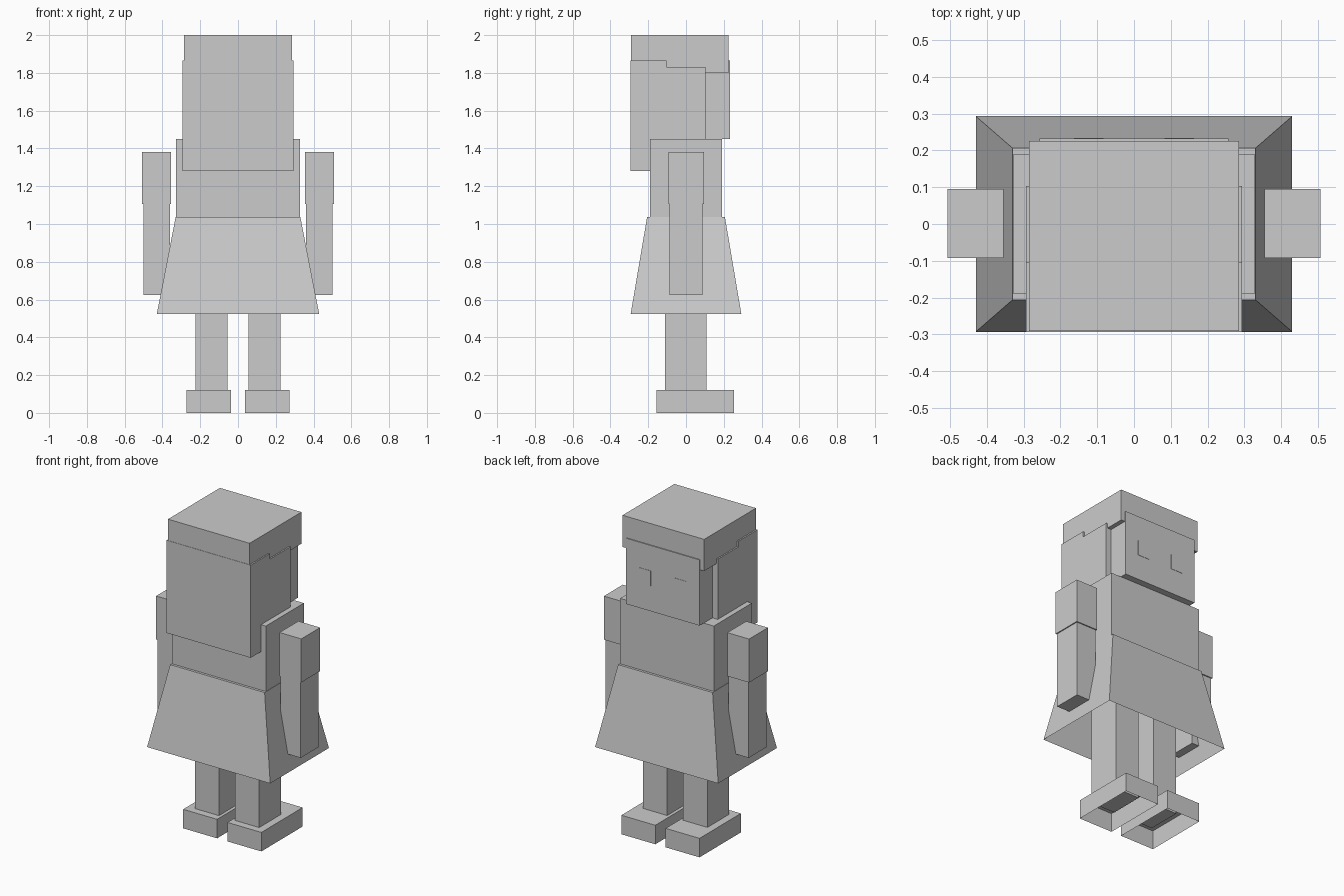
import bpy, bmesh

if "Cube" in bpy.data.objects:
    bpy.data.objects.remove(bpy.data.objects["Cube"])

grey = bpy.data.materials.new("plain grey")
grey.diffuse_color = (0.6, 0.6, 0.6, 1)
grey.use_nodes = True
grey.node_tree.nodes["Principled BSDF"].inputs["Base Color"].default_value = grey.diffuse_color


def make(name, bm):
    bmesh.ops.recalc_face_normals(bm, faces=bm.faces)
    mesh = bpy.data.meshes.new(name)
    bm.to_mesh(mesh)
    bm.free()
    mesh.materials.append(grey)
    ob = bpy.data.objects.new(name, mesh)
    bpy.context.collection.objects.link(ob)
    return ob


def box(name, x, y, z, flare=(1, 1), open_bottom=False):
    """Box between limits; flare scales the bottom end, which may be left open."""
    bm = bmesh.new()
    bmesh.ops.create_cube(bm, size=1)
    cx, cy = sum(x) / 2, sum(y) / 2
    if open_bottom:
        low = [f for f in bm.faces if f.calc_center_median().z < -0.4]
        bmesh.ops.delete(bm, geom=low, context='FACES_ONLY')
    for v in bm.verts:
        fx, fy = flare if v.co.z < 0 else (1, 1)
        v.co = (cx + v.co.x * (x[1] - x[0]) * fx,
                cy + v.co.y * (y[1] - y[0]) * fy,
                z[0] if v.co.z < 0 else z[1])
    return make(name, bm)


def extrude_x(name, profile, half):
    """Extrude a (y, z) profile across the body."""
    bm = bmesh.new()
    face = bm.faces.new([bm.verts.new((-half, y, z)) for y, z in profile])
    ext = bmesh.ops.extrude_face_region(bm, geom=[face], use_keep_orig=True)
    moved = [g for g in ext["geom"] if isinstance(g, bmesh.types.BMVert)]
    bmesh.ops.translate(bm, verts=moved, vec=(2 * half, 0, 0))
    return make(name, bm)


# Body
box("torso", (-0.327, 0.327), (-0.19, 0.19), (1.03, 1.45))
box("skirt", (-0.33, 0.33), (-0.206, 0.206), (0.523, 1.037),
    flare=(0.43 / 0.33, 0.293 / 0.206), open_bottom=True)

# Head and hair
box("head", (-0.257, 0.257), (-0.2, 0.232), (1.45, 1.865))
box("hair_cap", (-0.285, 0.285), (-0.291, 0.226), (1.80, 2.0))
extrude_x("long_hair", [(-0.293, 1.28), (-0.15, 1.28), (-0.15, 1.45), (0.103, 1.45),
                        (0.103, 1.83), (-0.103, 1.83), (-0.103, 1.865), (-0.293, 1.865)], 0.294)

# Limbs and eyes, one set per side
for side, s in (("left", -1), ("right", 1)):
    def span(a, b):
        return tuple(sorted((a * s, b * s)))
    box(side + "_shoe", span(0.036, 0.273), (-0.157, 0.255), (0, 0.12), open_bottom=True)
    box(side + "_leg", span(0.056, 0.225), (-0.11, 0.108), (0.10, 1.0))
    box(side + "_sleeve", span(0.355, 0.507), (-0.093, 0.095), (1.105, 1.38))
    box(side + "_arm", span(0.36, 0.50), (-0.088, 0.088), (0.625, 1.15))
    box(side + "_eye", span(0.083, 0.163), (0.228, 0.234), (1.61, 1.705))
